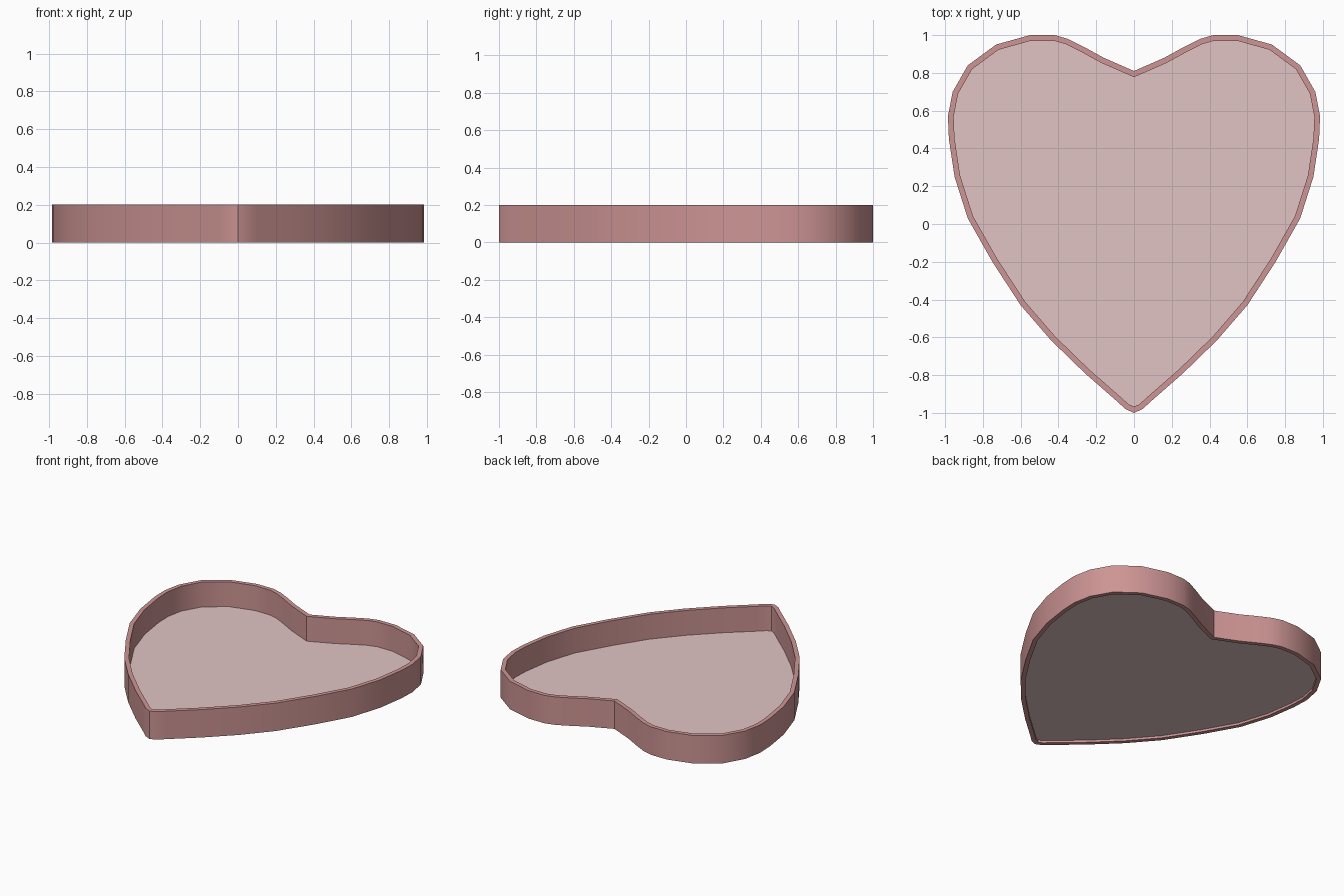
import bpy
import bmesh
from mathutils import Vector

cube = bpy.data.objects.get("Cube")
if cube:
    bpy.data.objects.remove(cube, do_unlink=True)

HEIGHT = 0.2
WALL = 0.03


def material(name, colour):
    mat = bpy.data.materials.new(name)
    mat.use_nodes = True
    mat.diffuse_color = colour
    mat.node_tree.nodes["Principled BSDF"].inputs["Base Color"].default_value = colour
    return mat


rose = material("dusty rose", (0.61, 0.30, 0.295, 1))
pale = material("pale pink", (0.75, 0.55, 0.55, 1))

# Half of the heart outline, from the front tip round to the back notch
half = [(0, -1), (.045, -.98), (.1, -.93), (.26, -.79), (.44, -.615),
        (.6, -.43), (.75, -.2), (.88, .03), (.95, .25), (.98, .45),
        (.985, .57), (.96, .7), (.88, .84), (.73, .95), (.55, 1),
        (.42, 1), (.35, .98), (.26, .935), (.16, .88), (0, .81)]
outline = [Vector(p) for p in half]
outline += [Vector((-p.x, p.y)) for p in reversed(outline[1:-1])]


def inset(points, distance):
    """Move a counter-clockwise outline inwards by an even distance."""
    result = []
    for i, p in enumerate(points):
        a = (p - points[i - 1]).normalized()
        b = (points[(i + 1) % len(points)] - p).normalized()
        na, nb = Vector((-a.y, a.x)), Vector((-b.y, b.x))
        result.append(p + (na + nb) * distance / (1 + na.dot(nb)))
    return result


def finish(bm, name, mat):
    bmesh.ops.recalc_face_normals(bm, faces=bm.faces)
    mesh = bpy.data.meshes.new(name)
    bm.to_mesh(mesh)
    bm.free()
    obj = bpy.data.objects.new(name, mesh)
    bpy.context.collection.objects.link(obj)
    mesh.materials.append(mat)
    bpy.ops.object.select_all(action='DESELECT')
    obj.select_set(True)
    bpy.context.view_layer.objects.active = obj
    bpy.ops.object.shade_smooth_by_angle()
    return obj


def ring(bm, points, z):
    return [bm.verts.new((p.x, p.y, z)) for p in points]


inner = inset(outline, WALL)
count = len(outline)

# Heart-shaped wall, open at top and bottom
bm = bmesh.new()
loops = [ring(bm, outline, 0), ring(bm, outline, HEIGHT),
         ring(bm, inner, HEIGHT), ring(bm, inner, 0)]
for k, low in enumerate(loops):
    high = loops[(k + 1) % len(loops)]
    for i in range(count):
        j = (i + 1) % count
        bm.faces.new((low[i], low[j], high[j], high[i]))
finish(bm, "tray_wall", rose)

# Thin floor set just above the bottom edge
bm = bmesh.new()
edge = inset(outline, WALL * 0.9)
bottom = bm.faces.new(ring(bm, edge, 0.016))
lifted = bmesh.ops.extrude_face_region(bm, geom=[bottom], use_keep_orig=True)
top_verts = [v for v in lifted["geom"] if isinstance(v, bmesh.types.BMVert)]
bmesh.ops.translate(bm, verts=top_verts, vec=(0, 0, 0.006))
finish(bm, "tray_floor", pale)
